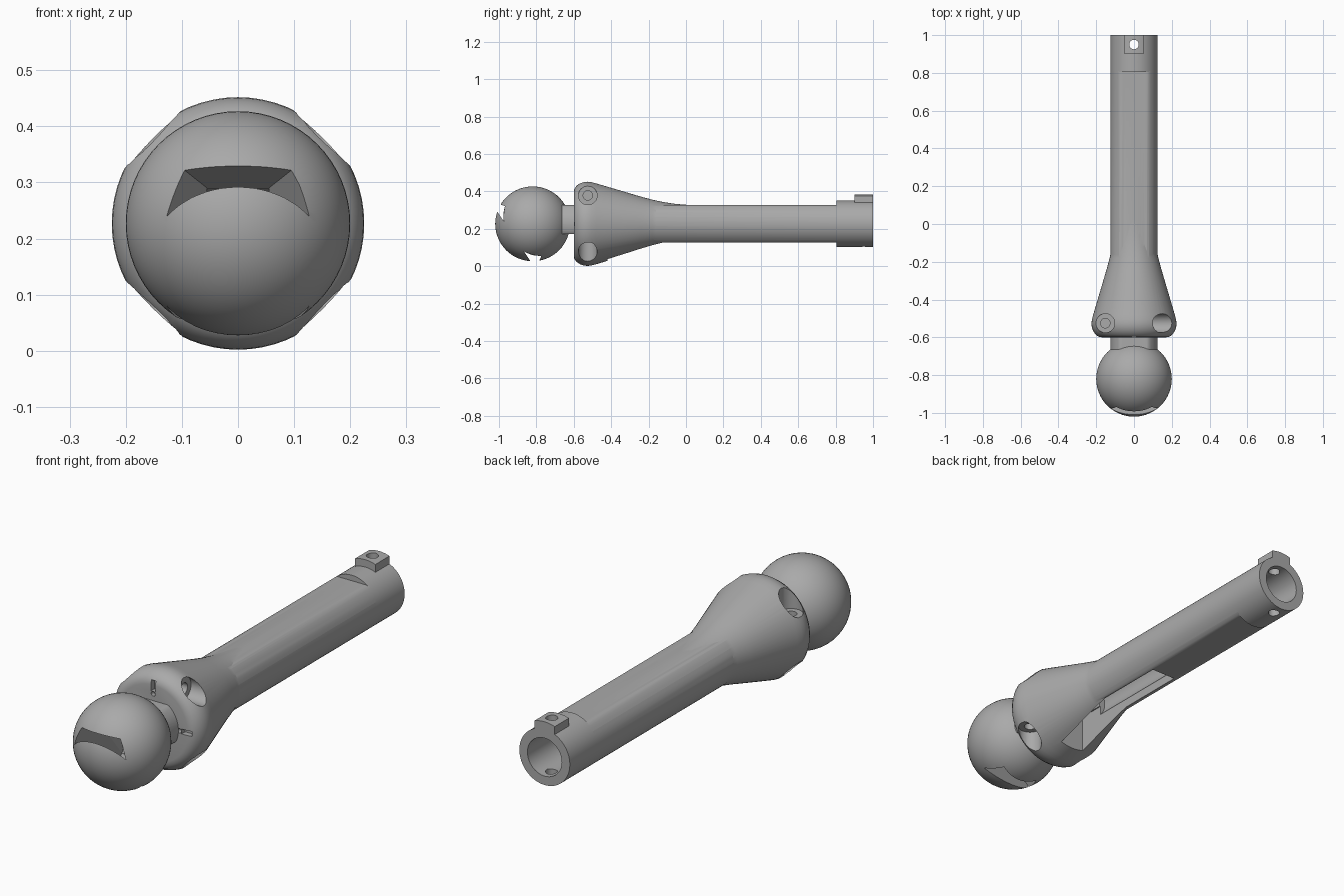
import bpy, bmesh
from math import cos, sin, pi, radians
from mathutils import Matrix, Vector

if "Cube" in bpy.data.objects:
    bpy.data.objects.remove(bpy.data.objects["Cube"])

AXIS = 0.227  # height of the long axis
grey = bpy.data.materials.new("plain grey")
grey.use_nodes = True
grey.diffuse_color = (0.4, 0.4, 0.4, 1)
grey.node_tree.nodes["Principled BSDF"].inputs["Base Color"].default_value = (0.4, 0.4, 0.4, 1)


def add(name, bm):
    bmesh.ops.recalc_face_normals(bm, faces=bm.faces)
    mesh = bpy.data.meshes.new(name)
    bm.to_mesh(mesh)
    bm.free()
    mesh.materials.append(grey)
    ob = bpy.data.objects.new(name, mesh)
    bpy.context.collection.objects.link(ob)
    return ob


def loft(name, rings):
    """Closed solid through rings of points, heights relative to the axis."""
    bm = bmesh.new()
    loops = [[bm.verts.new((x, y, z + AXIS)) for x, y, z in r] for r in rings]
    for a, b in zip(loops, loops[1:]):
        for i in range(len(a)):
            j = (i + 1) % len(a)
            bm.faces.new((a[i], a[j], b[j], b[i]))
    bm.faces.new(loops[0])
    bm.faces.new(loops[-1])
    return add(name, bm)


def circle(r, low=-1, high=1, n=64):
    return [(r * cos(2 * pi * i / n), min(high, max(low, r * sin(2 * pi * i / n)))) for i in range(n)]


def prism(name, outline, y0, y1):
    return loft(name, [[(x, y, z) for x, z in outline] for y in (y0, y1)])


def block(name, x0, x1, y0, y1, z0, z1):
    return prism(name, [(x0, z0), (x1, z0), (x1, z1), (x0, z1)], y0, y1)


def rod(name, start, end, r):
    """Cylinder between two points."""
    a, b = Vector(start), Vector(end)
    d = b - a
    bm = bmesh.new()
    turn = d.to_track_quat('Z', 'Y').to_matrix().to_4x4()
    bmesh.ops.create_cone(bm, cap_ends=True, segments=32, radius1=r, radius2=r, depth=d.length,
                          matrix=Matrix.Translation((a + b) / 2 + Vector((0, 0, AXIS))) @ turn)
    return add(name, bm)


def combine(ob, others, operation):
    for o in others:
        o.hide_render = True
        m = ob.modifiers.new("cut", 'BOOLEAN')
        m.operation, m.object, m.solver = operation, o, 'EXACT'
    bpy.context.view_layer.update()
    new = bpy.data.meshes.new_from_object(ob.evaluated_get(bpy.context.evaluated_depsgraph_get()))
    ob.modifiers.clear()
    ob.data = new


# Shaft: flared housing joined to a tube with flat top and bottom
flare = [(-0.6, 0.17), (-0.597, 0.187), (-0.585, 0.204), (-0.565, 0.217), (-0.545, 0.2235), (-0.525, 0.225),
         (-0.505, 0.2225), (-0.48, 0.216), (-0.24, 0.145), (-0.18, 0.129), (-0.12, 0.116),
         (-0.06, 0.107), (0, 0.102), (0.06, 0.098)]
shaft = loft("flared_shaft", [[(x, y, z) for x, z in circle(r)] for y, r in flare])
tube = prism("tube_helper", circle(0.125, -0.1, 0.1), -0.35, 0.81)
combine(shaft, [tube], 'UNION')

# Ball on its short neck
bm = bmesh.new()
bmesh.ops.create_uvsphere(bm, u_segments=64, v_segments=32, radius=0.2,
                          matrix=Matrix.Translation((0, -0.82, AXIS)) @ Matrix.Rotation(pi / 2, 4, 'X'))
ball = add("ball_end", bm)
neck = prism("neck_helper", circle(0.125, -0.055, 0.1), -0.75, -0.6)
combine(ball, [neck], 'UNION')

# Rear collar and the curved lug on top of it
collar = prism("end_collar", circle(0.125), 0.805, 1.0)
arc = [(0.158 * sin(a), 0.158 * cos(a)) for a in [radians(18.5 * (1 - i / 6)) for i in range(13)]]
lug = prism("top_lug", [(-0.05, 0.11), (0.05, 0.11)] + arc, 0.9, 1.0)

# Hollow core shared by shaft and collar
bore = prism("bore_helper", circle(0.085), -0.3, 1.1)
tunnel = block("tunnel_helper", -0.055, 0.055, -0.8, -0.25, -0.03, 0.031)
pin = rod("pin_helper", (0, 0.95, -0.3), (0, 0.95, 0.3), 0.025)

# Tapered pocket in the front of the ball, with a narrower inner chamber
def band(w, top, bottom):
    return [(-w, *top), (w, *top), (w, *bottom), (-w, *bottom)]

pocket = loft("pocket_helper", [band(0.127, (-1.046, 0.12), (-0.804, -0.241)),
                                band(0.055, (-0.87, 0.063), (-0.74, -0.097))])
chamber = loft("chamber_helper", [band(0.055, (-0.872, 0.063), (-0.742, -0.097)),
                                  band(0.055, (-0.75, 0.031), (-0.72, -0.03))])

# Long slot under the shaft
slot = block("slot_helper", -0.06, 0.06, -0.42, 0.2, -0.3, -0.02)

# Four counterbored screw holes, each a quarter turn from the last
cutters = [bore, tunnel, slot]
for k in range(4):
    spin = Matrix.Rotation(k * pi / 2, 3, 'Y')
    for x, r in ((0.1, 0.05), (0.06, 0.025)):
        cutters.append(rod("screw_helper", spin @ Vector((x, -0.525, 0.152)),
                           spin @ Vector((0.3, -0.525, 0.152)), r))

# Small index recesses and dots on the housing face
for dx, dz in ((0, 1), (1, 0), (-1, 0)):
    w, h = (0.011, 0.024) if dz else (0.024, 0.011)
    cx, cz = 0.165 * dx, 0.165 * dz
    cutters.append(block("recess_helper", cx - w, cx + w, -0.65, -0.575, cz - h, cz + h))
    cutters.append(rod("dot_helper", (0.13 * dx, -0.65, 0.13 * dz), (0.13 * dx, -0.58, 0.13 * dz), 0.01))

combine(shaft, cutters, 'DIFFERENCE')
combine(ball, [pocket, chamber, tunnel], 'DIFFERENCE')
combine(collar, [bore, pin], 'DIFFERENCE')
combine(lug, [pin], 'DIFFERENCE')

# Remove the helpers and smooth the finished parts
for ob in [o for o in bpy.data.objects if "_helper" in o.name]:
    bpy.data.objects.remove(ob)
for ob in (shaft, ball, collar, lug):
    bpy.ops.object.select_all(action='DESELECT')
    ob.select_set(True)
    bpy.context.view_layer.objects.active = ob
    bpy.ops.object.shade_smooth_by_angle(angle=radians(30))
